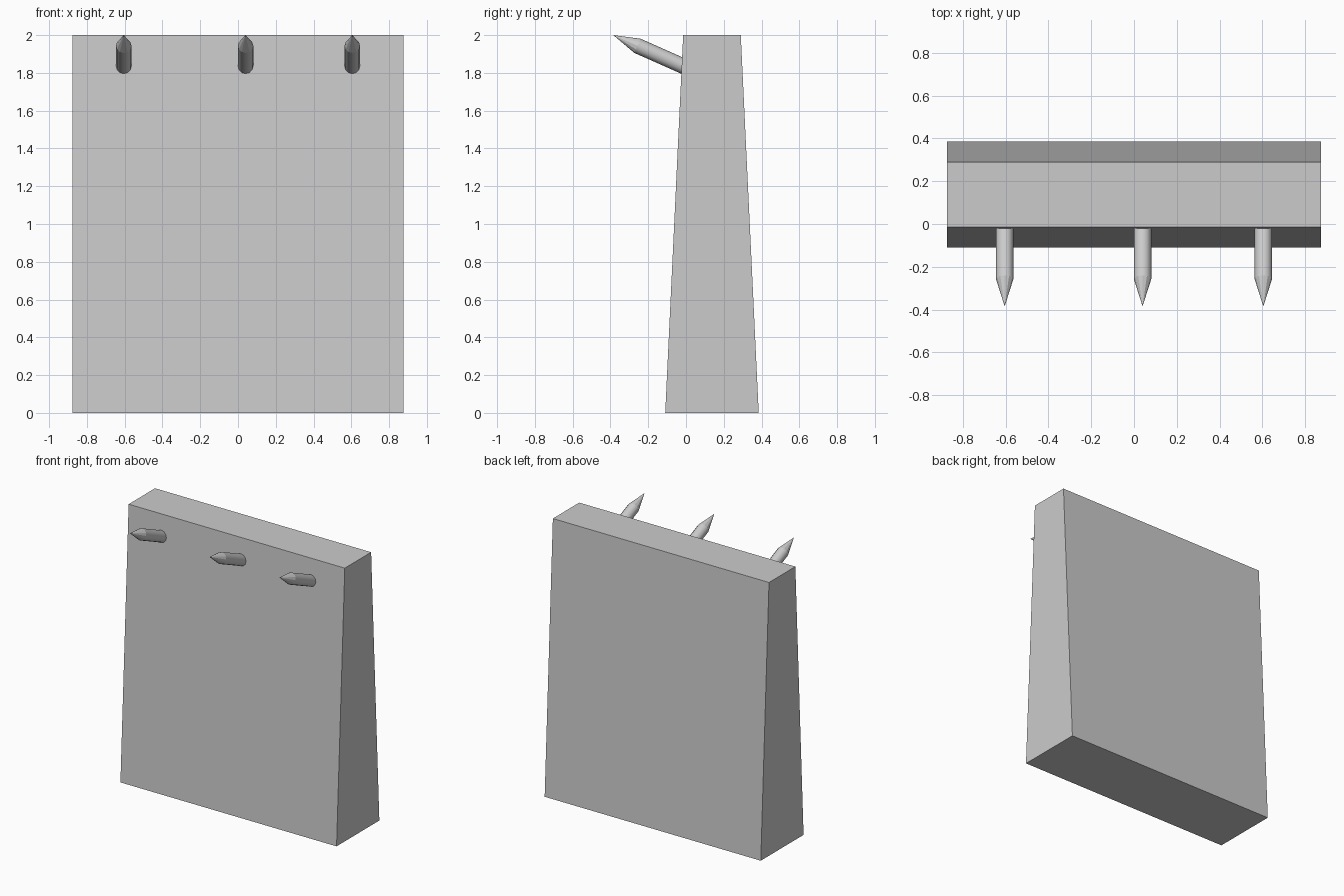
import bpy, bmesh, math
from mathutils import Matrix, Vector

if "Cube" in bpy.data.objects:
    bpy.data.objects.remove(bpy.data.objects["Cube"])


def make_object(name, bm):
    bmesh.ops.recalc_face_normals(bm, faces=bm.faces)
    mesh = bpy.data.meshes.new(name)
    bm.to_mesh(mesh)
    bm.free()
    obj = bpy.data.objects.new(name, mesh)
    bpy.context.collection.objects.link(obj)
    return obj


# Tapered wall slab: side profile (y, z) extruded along x
HALF_W = 0.875
profile = [(-0.11, 0), (0.385, 0), (0.29, 2), (-0.015, 2)]
bm = bmesh.new()
side = bm.faces.new([bm.verts.new((-HALF_W, y, z)) for y, z in profile])
ext = bmesh.ops.extrude_face_region(bm, geom=[side])
bmesh.ops.translate(bm, vec=(2 * HALF_W, 0, 0),
                    verts=[v for v in ext["geom"] if isinstance(v, bmesh.types.BMVert)])
make_object("wall", bm)


# Pointed stakes leaning out of the front face
def stake(name, x, sides=12, radius=0.041, cone=0.14):
    root, tip = Vector((x, 0.01, 1.825)), Vector((x, -0.385, 2.0))
    axis = tip - root
    shaft = axis.length - cone
    bm = bmesh.new()
    rings = []
    for h in (0, shaft):
        rings.append([bm.verts.new((radius * math.cos(a), radius * math.sin(a), h))
                      for a in (2 * math.pi * i / sides for i in range(sides))])
    apex = bm.verts.new((0, 0, axis.length))
    bm.faces.new(rings[0][::-1])
    for i in range(sides):
        j = (i + 1) % sides
        shaft_face = bm.faces.new((rings[0][i], rings[0][j], rings[1][j], rings[1][i]))
        shaft_face.smooth = True
        bm.faces.new((rings[1][i], rings[1][j], apex))
    turn = axis.to_track_quat('Z', 'Y').to_matrix().to_4x4()
    bmesh.ops.transform(bm, matrix=Matrix.Translation(root) @ turn, verts=bm.verts)
    # keep the shoulder and root edges crisp
    for e in bm.edges:
        e.smooth = all(f.smooth for f in e.link_faces)
    make_object(name, bm)


for n, x in enumerate((-0.605, 0.04, 0.605), 1):
    stake(f"stake_{n}", x)
